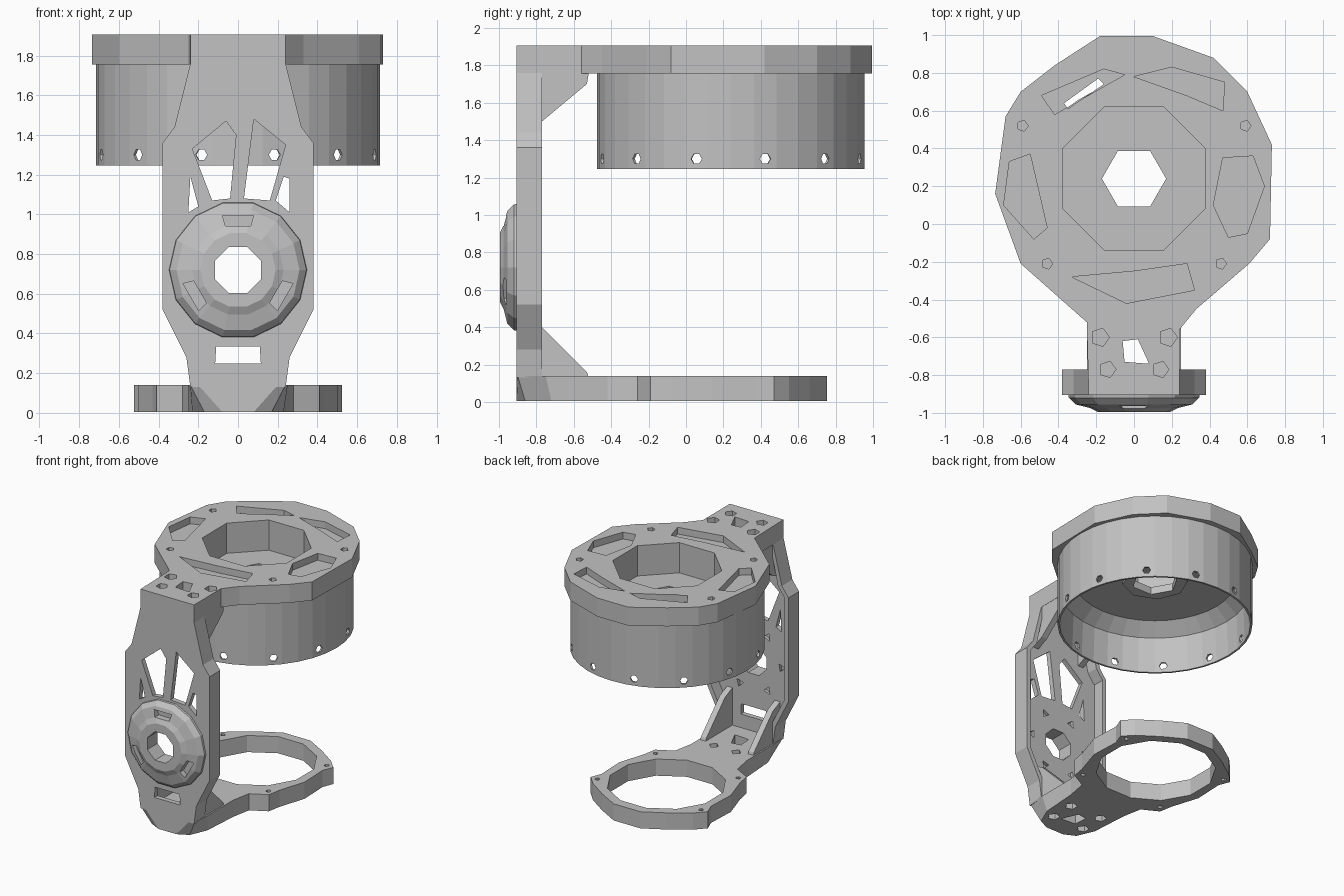
import bpy, bmesh
from math import sin, cos, pi, radians
from mathutils import Vector

cube = bpy.data.objects.get("Cube")
if cube:
    bpy.data.objects.remove(cube)

grey = bpy.data.materials.new("plain grey")
grey.use_nodes = True
grey.diffuse_color = (0.54, 0.54, 0.54, 1)
grey.node_tree.nodes["Principled BSDF"].inputs["Base Color"].default_value = grey.diffuse_color

CY = 0.24    # shared centre of drum, plate and lower ring
HUB = 0.72   # height of the hub centre


def loft(name, loops):
    """Closed solid through matching loops of points."""
    bm = bmesh.new()
    rows = [[bm.verts.new(p) for p in loop] for loop in loops]
    n = len(rows[0])
    for a, b in zip(rows, rows[1:]):
        for i in range(n):
            j = (i + 1) % n
            bm.faces.new((a[i], a[j], b[j], b[i]))
    bm.faces.new(rows[0])
    bm.faces.new(rows[-1])
    bmesh.ops.recalc_face_normals(bm, faces=bm.faces)
    mesh = bpy.data.meshes.new(name)
    bm.to_mesh(mesh)
    bm.free()
    mesh.materials.append(grey)
    obj = bpy.data.objects.new(name, mesh)
    bpy.context.scene.collection.objects.link(obj)
    return obj


def place(p, h, axis):
    return {"x": (h, *p), "y": (p[0], h, p[1]), "z": (*p, h)}[axis]


def prism(name, pts, lo, hi, axis="z"):
    return loft(name, [[place(p, h, axis) for p in pts] for h in (lo, hi)])


def circle(r, n, c=(0, CY), turn=0.0):
    return [(c[0] + r * cos(turn + 2 * pi * i / n), c[1] + r * sin(turn + 2 * pi * i / n)) for i in range(n)]


def mirror(pts):
    """Close an outline drawn on the +x side."""
    return pts + [(-x, y) for x, y in reversed(pts)]


def cut(obj, cutters):
    """Subtract temporary solids one by one."""
    for c in cutters:
        c.hide_render = True
        mod = obj.modifiers.new("cut", "BOOLEAN")
        mod.operation, mod.solver, mod.object = "DIFFERENCE", "EXACT", c
        bpy.context.view_layer.update()
        dg = bpy.context.evaluated_depsgraph_get()
        mesh = bpy.data.meshes.new_from_object(obj.evaluated_get(dg))
        obj.modifiers.clear()
        obj.data = mesh
        bpy.data.objects.remove(c)


def hole(pts, lo, hi, axis="z"):
    return prism("cutter", pts, lo, hi, axis)


slot = [(-0.37, 0.64), (-0.35, 0.61), (-0.16, 0.74), (-0.19, 0.77)]
neck_hole = [(-0.06, -0.62), (-0.05, -0.73), (0.08, -0.74), (0.02, -0.61)]

# Top plate with neck
outline = [(0.24, -0.905), (0.24, -0.56), (0.33, -0.45), (0.61, -0.21), (0.72, -0.08), (0.73, 0.42),
           (0.6, 0.7), (0.42, 0.88), (0.1, 0.995), (-0.18, 0.995), (-0.42, 0.84), (-0.6, 0.7),
           (-0.68, 0.57), (-0.735, 0.16), (-0.6, -0.21), (-0.25, -0.52), (-0.24, -0.905)]
plate = prism("top_plate", outline, 1.755, 1.905)
pockets = [
    [(-0.49, 0.68), (-0.42, 0.58), (-0.05, 0.79), (-0.16, 0.82)],
    [(0.0, 0.78), (0.28, 0.68), (0.47, 0.6), (0.48, 0.75), (0.2, 0.83)],
    [(0.47, 0.35), (0.42, 0.1), (0.5, -0.07), (0.6, -0.05), (0.69, 0.2), (0.63, 0.36)],
    [(-0.66, 0.33), (-0.55, 0.37), (-0.46, -0.02), (-0.53, -0.08), (-0.69, 0.1)],
    [(-0.33, -0.28), (-0.04, -0.42), (0.32, -0.35), (0.28, -0.21), (0.0, -0.25)],
]
cutters = [hole(p, 1.85, 2) for p in pockets]
for x, y in ((0.59, 0.52), (0.46, -0.21)):
    cutters += [hole(circle(0.03, 5, (s * x, y)), 1.78, 2) for s in (-1, 1)]
for x, y, r in ((0.18, -0.6, 0.05), (0.14, -0.77, 0.045)):
    cutters += [hole(circle(r, 5, (s * x, y)), 1.8, 2) for s in (-1, 1)]
cutters += [hole(circle(0.41, 8, turn=pi / 8), 1.6, 2), hole(slot, 1.6, 2), hole(neck_hole, 1.6, 2)]
cut(plate, cutters)

# Thin-walled drum open below, with a sloped shoulder, floor, bore and rim holes
drum = prism("drum", circle(0.715, 36), 1.245, 1.76)
cavity = [[(x, y, z) for x, y in circle(r, 36)]
          for r, z in ((0.7, 1.1), (0.7, 1.3), (0.69, 1.53), (0.59, 1.62))]
cutters = [loft("cutter", cavity), hole(circle(0.41, 8, turn=pi / 8), 1.66, 2),
           hole(circle(0.17, 6), 1.5, 2), hole(slot, 1.5, 2)]
for k in range(6):
    a = radians(15 + 30 * k)
    along, side = Vector((cos(a), sin(a), 0)), Vector((-sin(a), cos(a), 0))
    ends = []
    for t in (-1, 1):
        mid = Vector((0, CY, 1.3)) + along * t
        ends.append([mid + side * u + Vector((0, 0, v)) for u, v in circle(0.03, 6, (0, 0))])
    cutters.append(loft("cutter", ends))
cut(drum, cutters)

# Low collar around the bore, under the drum floor
collar = prism("bore_collar", circle(0.24, 8), 1.6, 1.64)
cut(collar, [hole(circle(0.17, 6), 1.5, 1.7)])

# Upright column: a channel open at the back, with windows, bore and lower slot
column = prism("column", mirror([(0.24, 0.13), (0.26, 0.28), (0.38, 0.52), (0.38, 1.36), (0.32, 1.44),
                                 (0.24, 1.76)]), -0.905, -0.77, "y")
channel = mirror([(0.205, 0.05), (0.225, 0.29), (0.345, 0.53), (0.345, 1.35), (0.285, 1.43), (0.205, 1.8)])
windows = [
    [(-0.13, 1.07), (-0.04, 1.08), (-0.01, 1.4), (-0.06, 1.47), (-0.23, 1.33)],
    [(0.03, 1.08), (0.16, 1.07), (0.24, 1.35), (0.08, 1.48)],
    [(-0.25, 1.01), (-0.2, 1.04), (-0.24, 1.19)],
    [(0.19, 1.07), (0.26, 1.01), (0.26, 1.18), (0.23, 1.19)],
    mirror([(0.115, 0.25), (0.11, 0.335)]),
    circle(0.125, 8, (0, HUB), pi / 8),
]
cutters = [hole(channel, -0.865, -0.6, "y")] + [hole(w, -1, -0.6, "y") for w in windows]
for k in range(6):
    c = (0.25 * cos(k * pi / 3), HUB + 0.25 * sin(k * pi / 3))
    cutters.append(hole(circle(0.035, 3, c, k), -0.89, -0.6, "y"))
cut(column, cutters)

# Stepped hub on the front of the column, with three recesses
steps = ((0.35, -0.89), (0.345, -0.92), (0.31, -0.955), (0.23, -0.975), (0.19, -0.995))
hub = loft("front_hub", [[place(p, y, "y") for p in circle(r, 14, (0, HUB))] for r, y in steps])
cutters = [hole(circle(0.125, 8, (0, HUB), pi / 8), -1.1, -0.8, "y")]
for k in range(3):
    a = radians(90 + 120 * k)
    pts = [(r * cos(a + t), HUB + r * sin(a + t)) for r, t in
           ((0.23, -0.28), (0.285, -0.28), (0.285, 0.28), (0.23, 0.28))]
    cutters.append(hole(pts, -1.1, -0.925, "y"))
cut(hub, cutters)

# Upright gussets tying the column to the plate and to the base
for label, pts in (
        ("upper", [(-0.88, 1.757), (-0.52, 1.757), (-0.53, 1.7), (-0.77, 1.5), (-0.88, 1.45)]),
        ("lower", [(-0.88, 0.13), (-0.52, 0.13), (-0.53, 0.16), (-0.77, 0.4), (-0.88, 0.45)])):
    for s, side in ((1, "left"), (-1, "right")):
        prism(f"{label}_{side}_gusset", pts, s * 0.19, s * 0.238, "x")

# Base: neck with corners rounded off below, running into a faceted ring with four screw bosses
rim = [(0.25, -0.42), (0.28, -0.26), (0.41, -0.19), (0.43, -0.08), (0.5, 0.14), (0.49, 0.38),
       (0.525, 0.47), (0.45, 0.55), (0.29, 0.66), (0.12, 0.755)]
corners = (([(0.08, -0.905), (0.17, -0.86), (0.23, -0.72)], 0.005),
           ([(0.2, -0.905), (0.24, -0.9), (0.25, -0.75)], 0.14))
base = loft("base", [[(x, y, z) for x, y in mirror(c + rim)] for c, z in corners])
cutters = [hole(circle(0.44, 12, (0, 0.25), pi / 12), -1, 1), hole(neck_hole, -1, 1)]
for s in (-1, 1):
    cutters += [hole(circle(0.045, 5, (s * 0.14, y)), -1, 0.06) for y in (-0.55, -0.75)]
    cutters.append(hole(circle(0.04, 4, (s * 0.1, -0.5)), 0.08, 1))
    cutters += [hole(circle(0.02, 5, (s * x, y)), -1, 1) for x, y in ((0.465, 0.47), (0.37, -0.14))]
cut(base, cutters)
